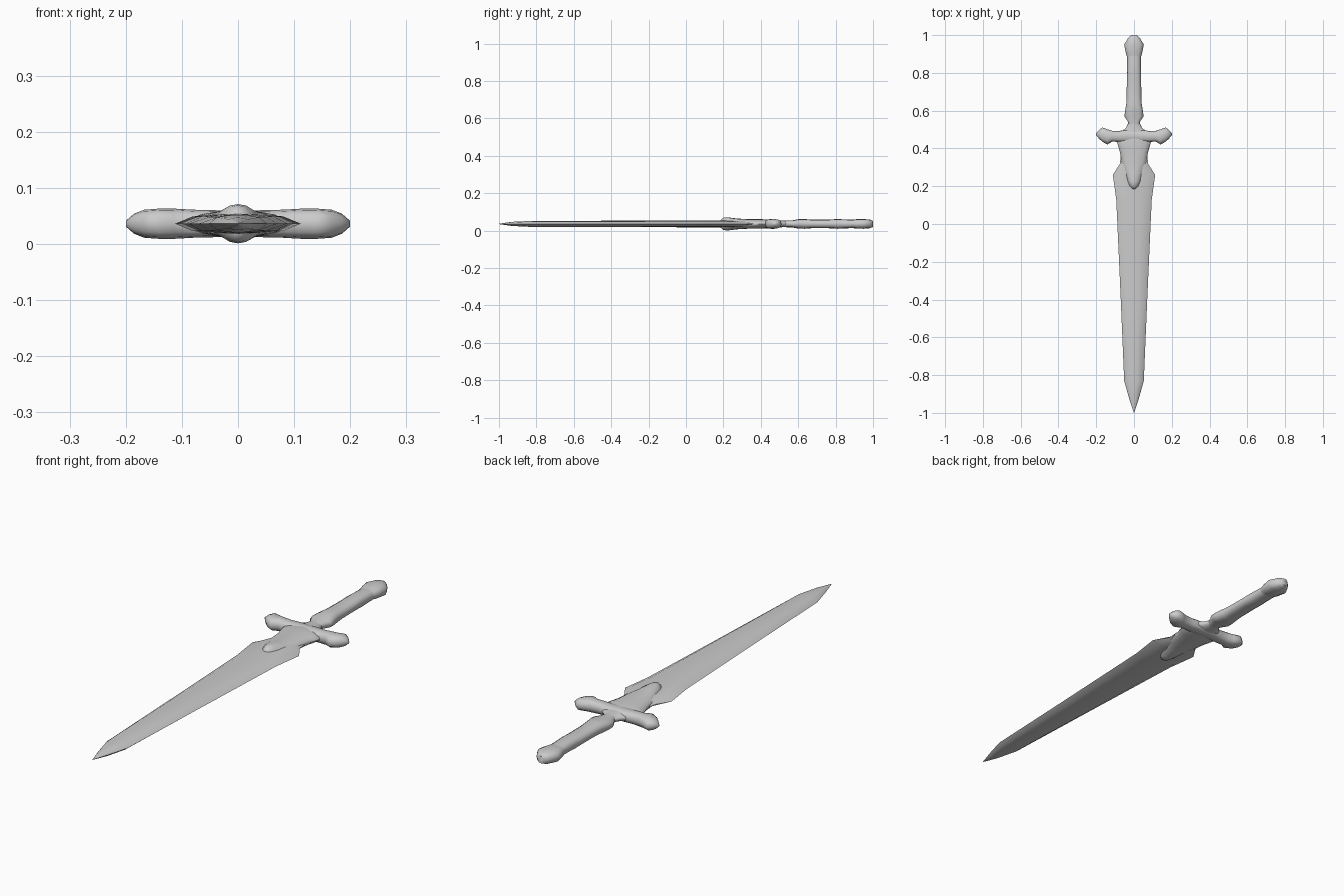
import bpy, bmesh, math
from mathutils import Vector

old = bpy.data.objects.get("Cube")
if old:
    bpy.data.objects.remove(old, do_unlink=True)

MID = 0.036  # height of the sword's middle plane

steel = bpy.data.materials.new("grey steel")
steel.use_nodes = True
GREY = (0.6, 0.6, 0.6, 1)
steel.diffuse_color = GREY
steel.node_tree.nodes["Principled BSDF"].inputs["Base Color"].default_value = GREY


def round_section(n=12, power=0.8):
    """Closed unit section, slightly squared when power is below 1."""
    pts = []
    for i in range(n):
        a = 2 * math.pi * i / n
        c, s = math.cos(a), math.sin(a)
        pts.append((math.copysign(abs(c) ** power, c), math.copysign(abs(s) ** power, s)))
    return pts


def loft(name, section, stations, place, angle=40):
    """Skin a section through stations of (position, offset, half width, half height)."""
    bm = bmesh.new()
    rings = []
    for pos, off, w, h in stations:
        rings.append([bm.verts.new(place(pos, off + u * w, MID + v * h)) for u, v in section])
    n = len(section)
    for a, b in zip(rings, rings[1:]):
        for i in range(n):
            bm.faces.new((a[i], a[(i + 1) % n], b[(i + 1) % n], b[i]))
    bm.faces.new(rings[0])
    bm.faces.new(rings[-1])
    bmesh.ops.recalc_face_normals(bm, faces=bm.faces)
    mesh = bpy.data.meshes.new(name)
    bm.to_mesh(mesh)
    bm.free()
    mesh.materials.append(steel)
    obj = bpy.data.objects.new(name, mesh)
    bpy.context.collection.objects.link(obj)
    bpy.ops.object.select_all(action='DESELECT')
    obj.select_set(True)
    bpy.context.view_layer.objects.active = obj
    bpy.ops.object.shade_smooth_by_angle(angle=math.radians(angle))
    return obj


def along_y(pos, side, z):
    return Vector((side, pos, z))


def along_x(pos, side, z):
    return Vector((pos, side, z))


# Blade: flattened section with bevelled edges and a soft centre ridge
edge = [(1, 0), (0.72, 0.72), (0.35, 0.92), (0, 1), (-0.35, 0.92), (-0.72, 0.72)]
blade_section = edge + [(-u, -v) for u, v in edge]
blade = [(-1.0, 0.001, 0.001), (-0.93, 0.024, 0.011), (-0.83, 0.052, 0.016),
         (-0.4, 0.07, 0.017), (0.0, 0.088, 0.018), (0.13, 0.094, 0.018),
         (0.26, 0.112, 0.018), (0.32, 0.074, 0.02), (0.38, 0.07, 0.02)]
loft("blade", blade_section, [(y, 0, w, h) for y, w, h in blade], along_y)

# Collar: tongue swelling over the base of the blade and merging into the guard
collar = [(0.185, 0.012, 0.02), (0.2, 0.026, 0.033), (0.225, 0.038, 0.035),
          (0.27, 0.05, 0.029), (0.32, 0.067, 0.026), (0.37, 0.072, 0.025),
          (0.41, 0.083, 0.025), (0.45, 0.095, 0.023), (0.485, 0.07, 0.02),
          (0.51, 0.042, 0.018), (0.535, 0.03, 0.017)]
loft("collar", round_section(16, 1.0), [(y, 0, w, h) for y, w, h in collar], along_y, 60)

# Crossguard: one arm's stations mirrored to the other side
arm = [(0.04, 0.465, 0.034, 0.024), (0.08, 0.463, 0.029, 0.025),
       (0.115, 0.465, 0.028, 0.027), (0.14, 0.461, 0.04, 0.027),
       (0.167, 0.473, 0.038, 0.025), (0.185, 0.475, 0.023, 0.018),
       (0.2, 0.475, 0.006, 0.005)]
guard = [(-x, y, w, h) for x, y, w, h in reversed(arm)] + arm
loft("crossguard", round_section(), guard, along_x, 60)

# Grip: knobbly handle
grip = [(0.51, 0.03, 0.016), (0.54, 0.031, 0.018), (0.57, 0.051, 0.019),
        (0.6, 0.047, 0.025), (0.635, 0.041, 0.026), (0.67, 0.039, 0.023),
        (0.76, 0.038, 0.023), (0.81, 0.037, 0.026), (0.85, 0.036, 0.024),
        (0.9, 0.037, 0.022)]
loft("grip", round_section(), [(y, 0, w, h) for y, w, h in grip], along_y, 60)

# Pommel: faceted end cap
pommel = [(0.875, 0.035, 0.02), (0.91, 0.044, 0.025), (0.95, 0.052, 0.026),
          (0.985, 0.031, 0.023), (1.0, 0.015, 0.016)]
loft("pommel", round_section(), [(y, 0, w, h) for y, w, h in pommel], along_y, 60)
